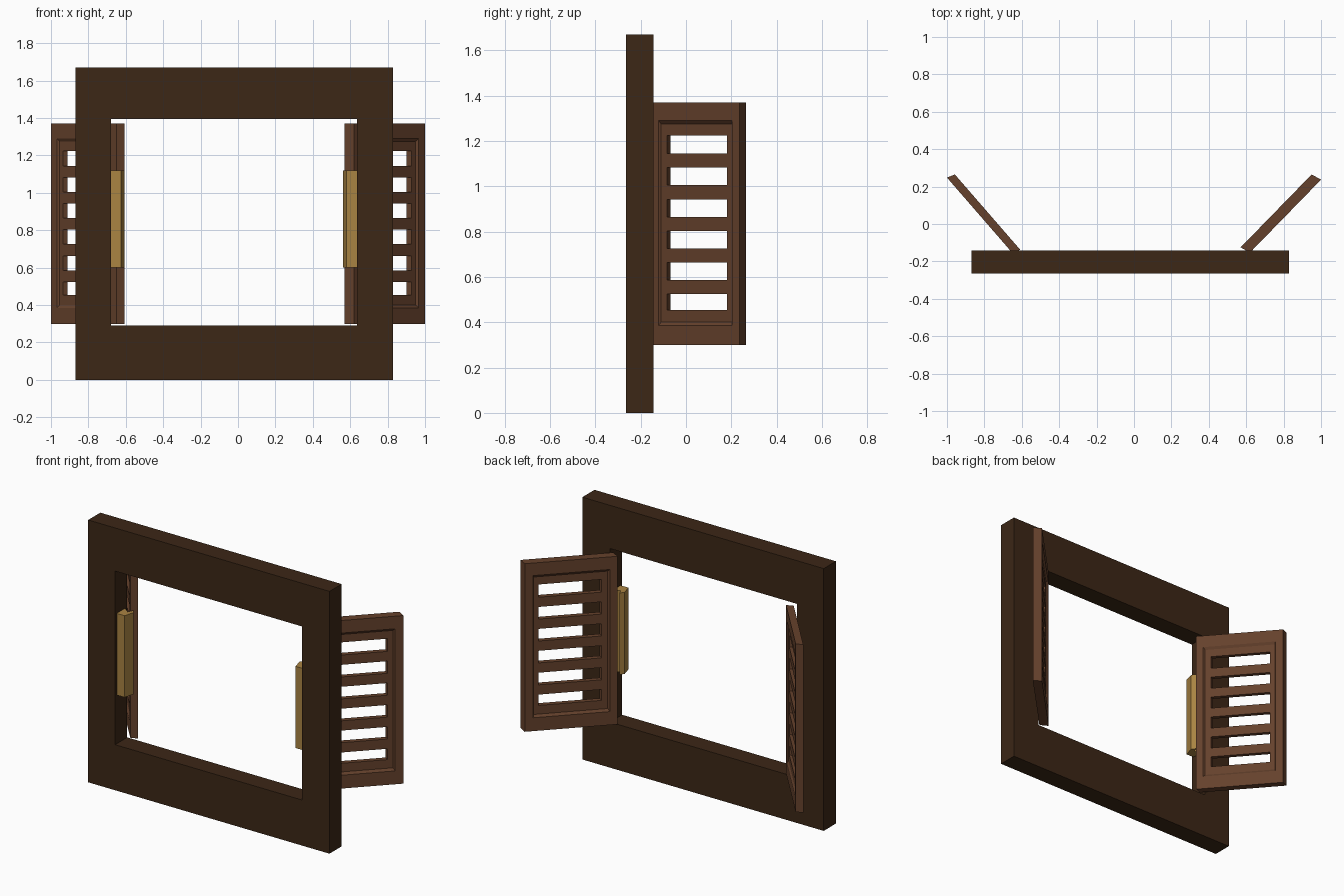
import bpy, bmesh
from mathutils import Vector

if "Cube" in bpy.data.objects:
    bpy.data.objects.remove(bpy.data.objects["Cube"])


def material(name, rgb):
    m = bpy.data.materials.new(name)
    m.diffuse_color = (*rgb, 1)
    m.use_nodes = True
    m.node_tree.nodes["Principled BSDF"].inputs["Base Color"].default_value = m.diffuse_color
    return m


DARK = material("dark_wood", (0.045, 0.02, 0.008))
WOOD = material("shutter_wood", (0.13, 0.053, 0.025))
BRASS = material("brass", (0.40, 0.23, 0.055))


def finish(bm, name, mat):
    bmesh.ops.recalc_face_normals(bm, faces=bm.faces)
    me = bpy.data.meshes.new(name)
    bm.to_mesh(me)
    bm.free()
    me.materials.append(mat)
    ob = bpy.data.objects.new(name, me)
    bpy.context.collection.objects.link(ob)
    return ob


def add_rings(bm, rings, place):
    """Join a closed loop of rectangles (u0, u1, z0, z1, w) into a rectangular frame."""
    loops = []
    for u0, u1, z0, z1, w in rings:
        corners = [(u0, z0), (u1, z0), (u1, z1), (u0, z1)]
        loops.append([bm.verts.new(place(u, w, z)) for u, z in corners])
    for a, b in zip(loops, loops[1:] + loops[:1]):
        for i in range(4):
            j = (i + 1) % 4
            bm.faces.new((a[i], a[j], b[j], b[i]))


def add_box(bm, u0, u1, w0, w1, z0, z1, place):
    r = bmesh.ops.create_cube(bm, size=1)
    for v in r["verts"]:
        v.co = place(u0 + (u1 - u0) * (v.co.x + 0.5),
                     w0 + (w1 - w0) * (v.co.y + 0.5),
                     z0 + (z1 - z0) * (v.co.z + 0.5))


# Window surround
bm = bmesh.new()
outer, inner = (-0.87, 0.83, 0, 1.67), (-0.68, 0.635, 0.29, 1.395)
add_rings(bm, [(*outer, -0.265), (*inner, -0.265), (*inner, -0.143), (*outer, -0.143)],
          lambda u, w, z: Vector((u, w, z)))
finish(bm, "window_frame", DARK)


# Louvred shutters: u runs from free edge to hinge edge, w through the thickness
def shutter(name, corner, along, across):
    c, a, t = Vector(corner), Vector(along), Vector(across)

    def place(u, w, z):
        p = c + a * u + t * w
        return Vector((p.x, p.y, z))

    bm = bmesh.new()
    edge = (0, 1, 0.30, 1.37)
    rim = (0.09, 0.92, 0.385, 1.29)
    panel = (0.105, 0.905, 0.40, 1.275)
    slot = (0.16, 0.84, 0.455, 1.225)
    lo, hi = 0.22, 0.78
    add_rings(bm, [(*edge, 0), (*rim, 0), (*panel, lo), (*slot, lo),
                   (*slot, hi), (*panel, hi), (*rim, 1), (*edge, 1)], place)
    for i in range(5):
        z = 0.555 + i * 0.1395
        add_box(bm, slot[0], slot[1], lo, hi, z - 0.031, z + 0.031, place)
    finish(bm, name, WOOD)


shutter("left_shutter", (-1.0, 0.248), (0.35, -0.403), (0.042, 0.017))
shutter("right_shutter", (1.0, 0.237), (-0.38, -0.39), (-0.05, 0.028))


# Folded brass hinges on the inside of each jamb
def hinge(name, jamb, side):
    profile = [(0, -0.248), (0.055, -0.25), (0.073, -0.185),
               (0.055, -0.16), (0.04, -0.195), (0, -0.165)]
    bm = bmesh.new()
    face = bm.faces.new([bm.verts.new((jamb + side * x, y, 0.60)) for x, y in profile])
    r = bmesh.ops.extrude_face_region(bm, geom=[face], use_keep_orig=True)
    for v in r["geom"]:
        if isinstance(v, bmesh.types.BMVert):
            v.co.z = 1.12
    finish(bm, name, BRASS)


hinge("left_hinge", -0.68, 1)
hinge("right_hinge", 0.635, -1)
